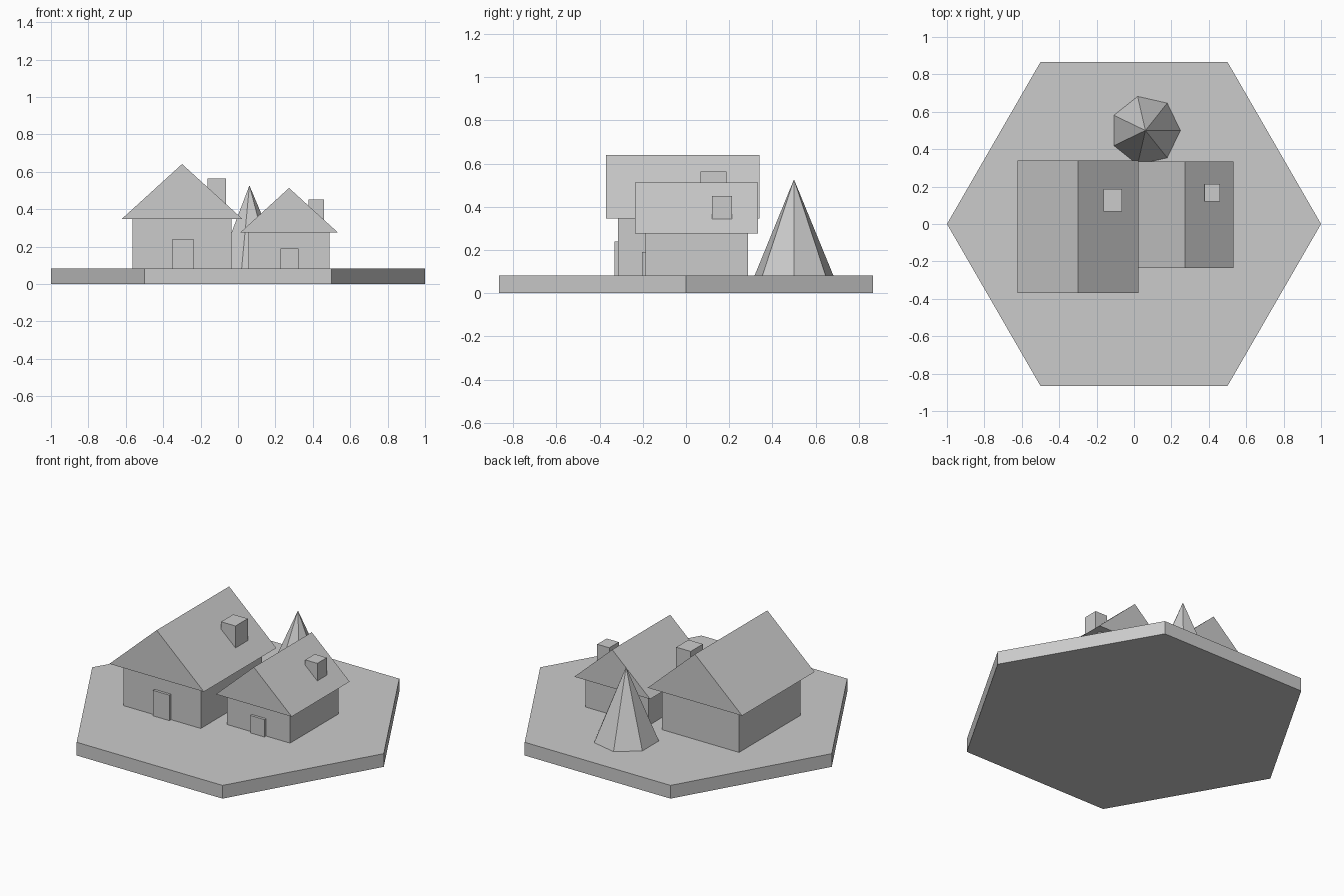
import bpy
from math import cos, sin, tau

cube = bpy.data.objects.get("Cube")
if cube:
    bpy.data.objects.remove(cube, do_unlink=True)

grey = bpy.data.materials.new("plain grey")
grey.use_nodes = True
colour = (0.6, 0.6, 0.6, 1)
grey.diffuse_color = colour
grey.node_tree.nodes["Principled BSDF"].inputs["Base Color"].default_value = colour

GROUND = 0.082


def make(name, verts, faces):
    mesh = bpy.data.meshes.new(name)
    mesh.from_pydata(verts, [], faces)
    mesh.materials.append(grey)
    obj = bpy.data.objects.new(name, mesh)
    bpy.context.collection.objects.link(obj)
    return obj


def extrude(name, lower, upper):
    """Solid between two matching outlines, counter-clockwise seen from the upper one."""
    n = len(lower)
    sides = [(i, (i + 1) % n, n + (i + 1) % n, n + i) for i in range(n)]
    return make(name, lower + upper, [tuple(reversed(range(n))), tuple(range(n, 2 * n))] + sides)


def box(name, x, y, z):
    outline = [(x[0], y[0]), (x[1], y[0]), (x[1], y[1]), (x[0], y[1])]
    return extrude(name, [(a, b, z[0]) for a, b in outline], [(a, b, z[1]) for a, b in outline])


def ring(n, radius, z, cx=0, cy=0):
    return [(cx + radius * cos(tau * i / n), cy + radius * sin(tau * i / n), z) for i in range(n)]


def house(size, cx, cy, wall, roof, eave, ridge, door, chimney):
    # Walls, given as half width and half depth
    front = cy - wall[1]
    box(size + "_house_walls", (cx - wall[0], cx + wall[0]), (front, cy + wall[1]), (GROUND, eave))
    # Gabled roof running front to back
    gable = [(cx - roof[0], eave), (cx, ridge), (cx + roof[0], eave)]
    extrude(size + "_house_roof",
            [(x, cy - roof[1], z) for x, z in gable],
            [(x, cy + roof[1], z) for x, z in gable])
    # Door standing slightly proud of the front wall
    box(size + "_house_door", door[:2], (front - 0.016, front + 0.01), (GROUND, door[2]))
    # Chimney rising out of the right-hand slope
    x0, x1, y0, y1, top = chimney
    box(size + "_house_chimney", (x0, x1), (y0, y1), (eave + 0.01, top))


# Six-sided base
extrude("ground_base", ring(6, 1, 0), ring(6, 1, GROUND))

# Two houses
house("large", -0.299, -0.015, (0.265, 0.301), (0.324, 0.355), 0.346, 0.641,
      (-0.35, -0.238, 0.24), (-0.163, -0.064, 0.067, 0.187, 0.563))
house("small", 0.273, 0.049, (0.216, 0.237), (0.26, 0.284), 0.276, 0.513,
      (0.227, 0.324, 0.19), (0.377, 0.46, 0.12, 0.213, 0.451))

# Faceted tree
SIDES = 7
make("tree", ring(SIDES, 0.187, GROUND, 0.061, 0.5) + [(0.061, 0.5, 0.527)],
     [tuple(reversed(range(SIDES)))] + [(i, (i + 1) % SIDES, SIDES) for i in range(SIDES)])

# Gable outlines run the other way round, so make every shell face outward
import bmesh
for obj in bpy.context.collection.objects:
    if obj.type == 'MESH' and obj.data.materials and obj.data.materials[0] == grey:
        bm = bmesh.new()
        bm.from_mesh(obj.data)
        bmesh.ops.recalc_face_normals(bm, faces=bm.faces)
        bm.to_mesh(obj.data)
        bm.free()
